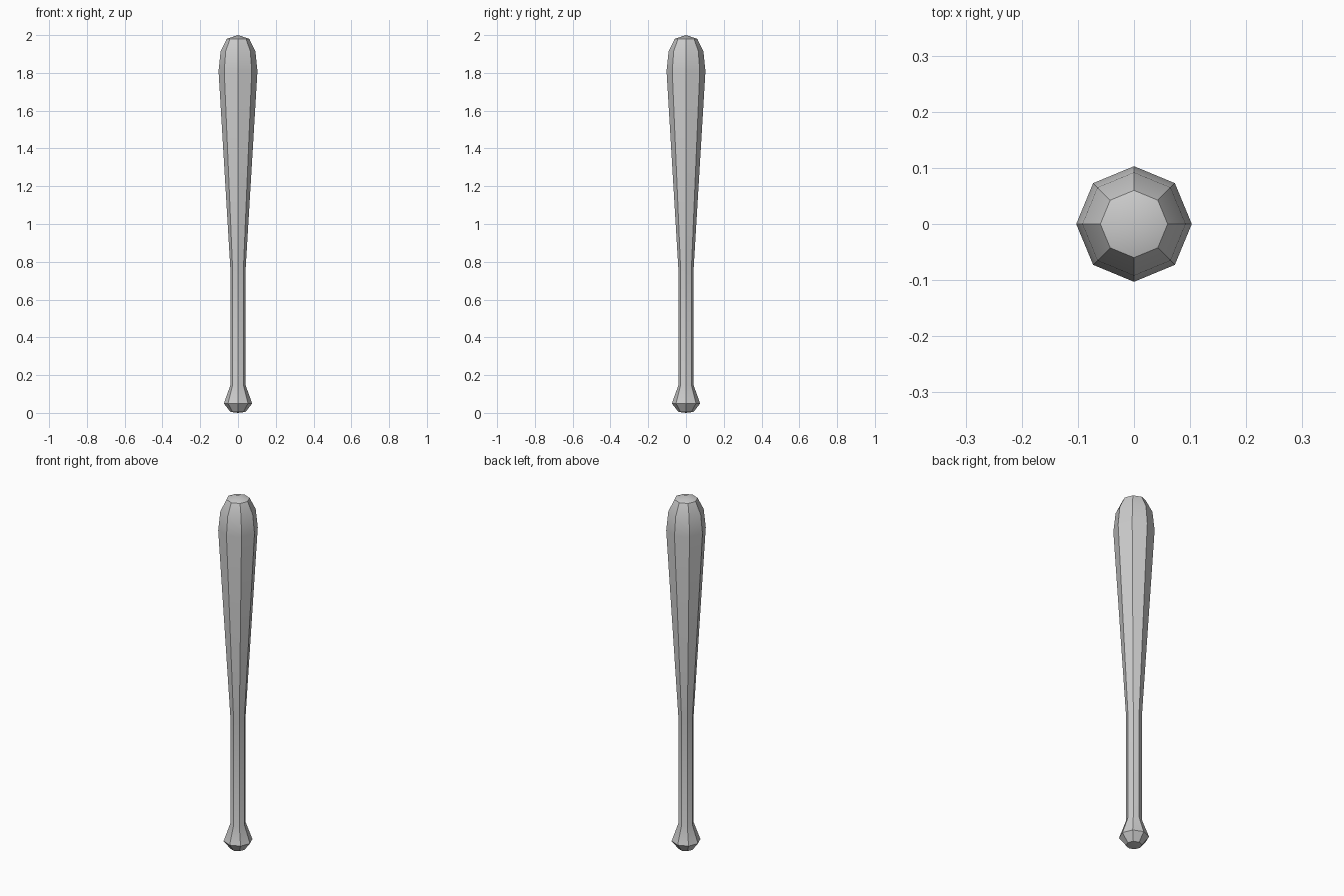
import bpy
import bmesh
import math

cube = bpy.data.objects.get("Cube")
if cube:
    bpy.data.objects.remove(cube, do_unlink=True)

SIDES = 8

# Radius and height from the knob base to the rounded end
PROFILE = [(0.04, 0.005), (0.075, 0.05), (0.04, 0.147), (0.04, 0.755),
           (0.103, 1.81), (0.092, 1.915), (0.06, 1.98)]


def flat_material(name, color):
    mat = bpy.data.materials.new(name)
    mat.use_nodes = True
    mat.diffuse_color = color
    mat.node_tree.nodes["Principled BSDF"].inputs["Base Color"].default_value = color
    return mat


def ring(bm, radius, z):
    angles = [math.tau * i / SIDES for i in range(SIDES)]
    return [bm.verts.new((radius * math.cos(a), radius * math.sin(a), z)) for a in angles]


def lathe(name, profile, bottom_z, top_z, mat):
    """Stack of rings closed by a shallow fan at both ends."""
    bm = bmesh.new()
    rings = [ring(bm, r, z) for r, z in profile]
    bottom = bm.verts.new((0, 0, bottom_z))
    top = bm.verts.new((0, 0, top_z))
    for i in range(SIDES):
        j = (i + 1) % SIDES
        for low, high in zip(rings, rings[1:]):
            bm.faces.new((low[i], low[j], high[j], high[i]))
        bm.faces.new((bottom, rings[0][j], rings[0][i]))
        bm.faces.new((top, rings[-1][i], rings[-1][j]))
    bmesh.ops.recalc_face_normals(bm, faces=bm.faces)
    mesh = bpy.data.meshes.new(name)
    bm.to_mesh(mesh)
    bm.free()
    mesh.materials.append(mat)
    obj = bpy.data.objects.new(name, mesh)
    bpy.context.collection.objects.link(obj)
    return obj


# Tapered bat with handle, knob and barrel in one piece
bat = lathe("bat", PROFILE, 0.0, 2.0, flat_material("light grey", (0.6, 0.6, 0.6, 1)))
bpy.ops.object.select_all(action="DESELECT")
bat.select_set(True)
bpy.context.view_layer.objects.active = bat
bpy.ops.object.shade_smooth_by_angle(angle=math.radians(30))
